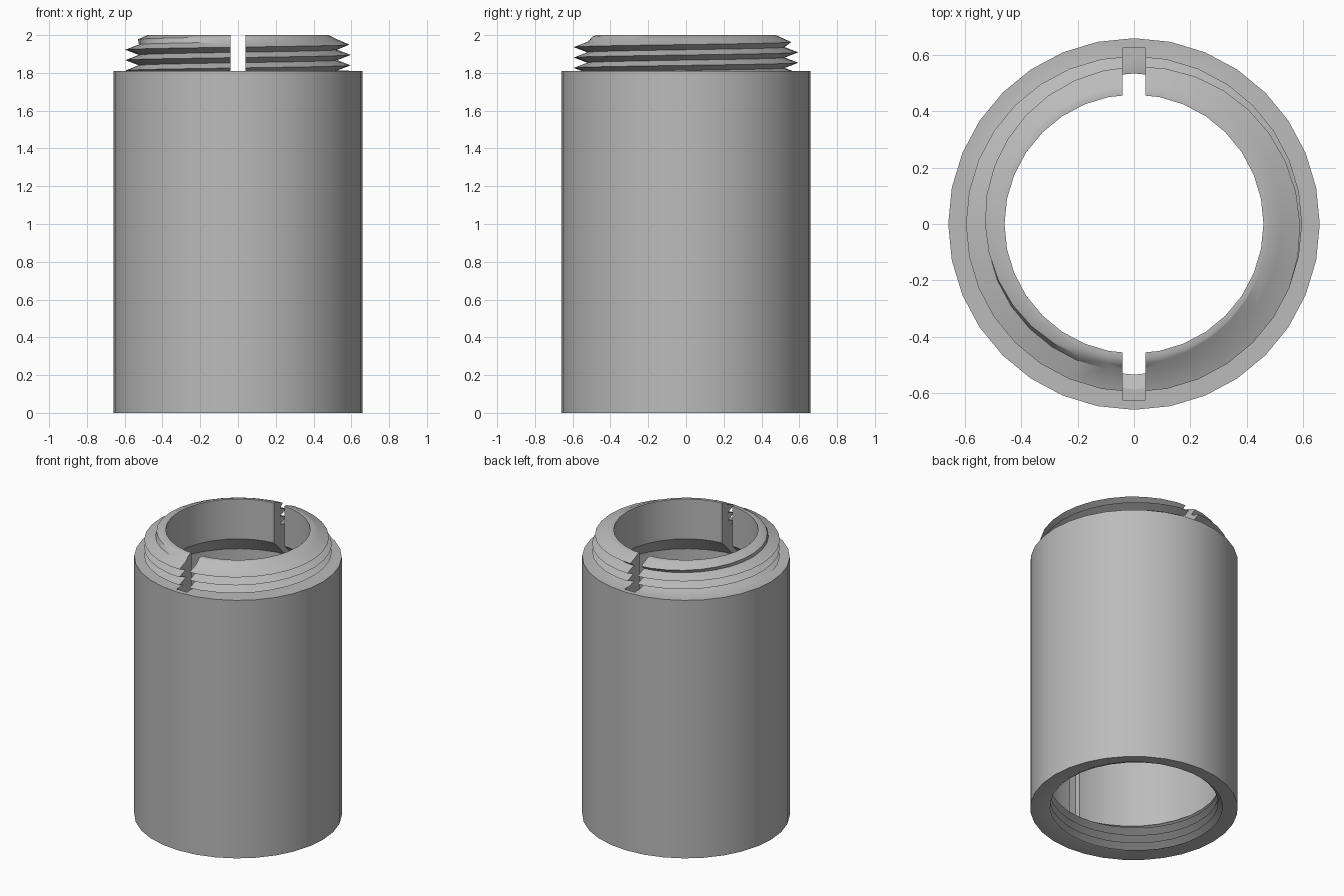
import bpy
import bmesh
from math import sin, cos, tau, radians

if "Cube" in bpy.data.objects:
    bpy.data.objects.remove(bpy.data.objects["Cube"], do_unlink=True)

SIDES = 32
PITCH = 0.055
OUTER, BORE, NECK = 0.66, 0.59, 0.46
SHOULDER, TOP, SOCKET = 1.81, 2.0, 0.2

grey = bpy.data.materials.new("plain_grey")
grey.use_nodes = True
colour = (0.5, 0.5, 0.5, 1)
grey.diffuse_color = colour
grey.node_tree.nodes["Principled BSDF"].inputs["Base Color"].default_value = colour


def thread(turn, z0, low, high, root, crest):
    """Points up one slice of a right-handed thread, trimmed to low..high."""
    points = []
    rows = int((high - low) / PITCH * 2) + 8
    for k in range(-3, rows):
        z = min(max(z0 + PITCH * (turn + k / 2), low), high)
        t = (z - z0) / PITCH - turn
        d = abs(t - round(t)) * 2
        points.append((crest + (root - crest) * d, z))
    return points


def slice_profile(turn):
    """Closed radius/height outline of the tube wall at one angle."""
    male = thread(turn, SHOULDER + 0.03, SHOULDER, TOP, 0.525, 0.597)
    male = [(min(r, 0.48 + (TOP - z) * 2.2), z) for r, z in male]
    female = thread(turn, 0.02, 0, SOCKET, BORE, 0.535)
    return ([(OUTER, 0), (OUTER, SOCKET), (OUTER, 1.72), (OUTER, SHOULDER)]
            + male
            + [(NECK, TOP), (NECK, 1.72), (BORE, 1.59), (BORE + 0.002, SOCKET)]
            + female[::-1])


# Tube wall with outer thread on the neck and inner thread in the socket
bm = bmesh.new()
slices = []
for i in range(SIDES + 1):
    a = tau * i / SIDES
    slices.append([bm.verts.new((r * cos(a), r * sin(a), z))
                   for r, z in slice_profile(i / SIDES)])
for left, right in zip(slices, slices[1:]):
    n = len(left)
    for j in range(n):
        k = (j + 1) % n
        bm.faces.new((left[j], right[j], right[k], left[k]))
bmesh.ops.remove_doubles(bm, verts=bm.verts, dist=0.0001)
bmesh.ops.dissolve_degenerate(bm, dist=0.0001, edges=bm.edges)
bmesh.ops.recalc_face_normals(bm, faces=bm.faces)
mesh = bpy.data.meshes.new("threaded_tube")
bm.to_mesh(mesh)
bm.free()
tube = bpy.data.objects.new("threaded_tube", mesh)
bpy.context.collection.objects.link(tube)
mesh.materials.append(grey)

# Keyway slot through front and back, leaving a thin outer skin
bpy.ops.mesh.primitive_cube_add(size=1, location=(0, 0, 1.203))
cutter = bpy.context.object
cutter.name = "slot_cutter"
cutter.scale = (0.08, 1.25, 2.0)
cutter.hide_render = True
cutter.data.materials.append(grey)

cut = tube.modifiers.new("slot", "BOOLEAN")
cut.operation = "DIFFERENCE"
cut.solver = "EXACT"
cut.object = cutter

bpy.ops.object.select_all(action="DESELECT")
tube.select_set(True)
bpy.context.view_layer.objects.active = tube
bpy.ops.object.modifier_apply(modifier=cut.name)
bpy.data.objects.remove(cutter, do_unlink=True)
bpy.ops.object.shade_smooth_by_angle(angle=radians(30))
